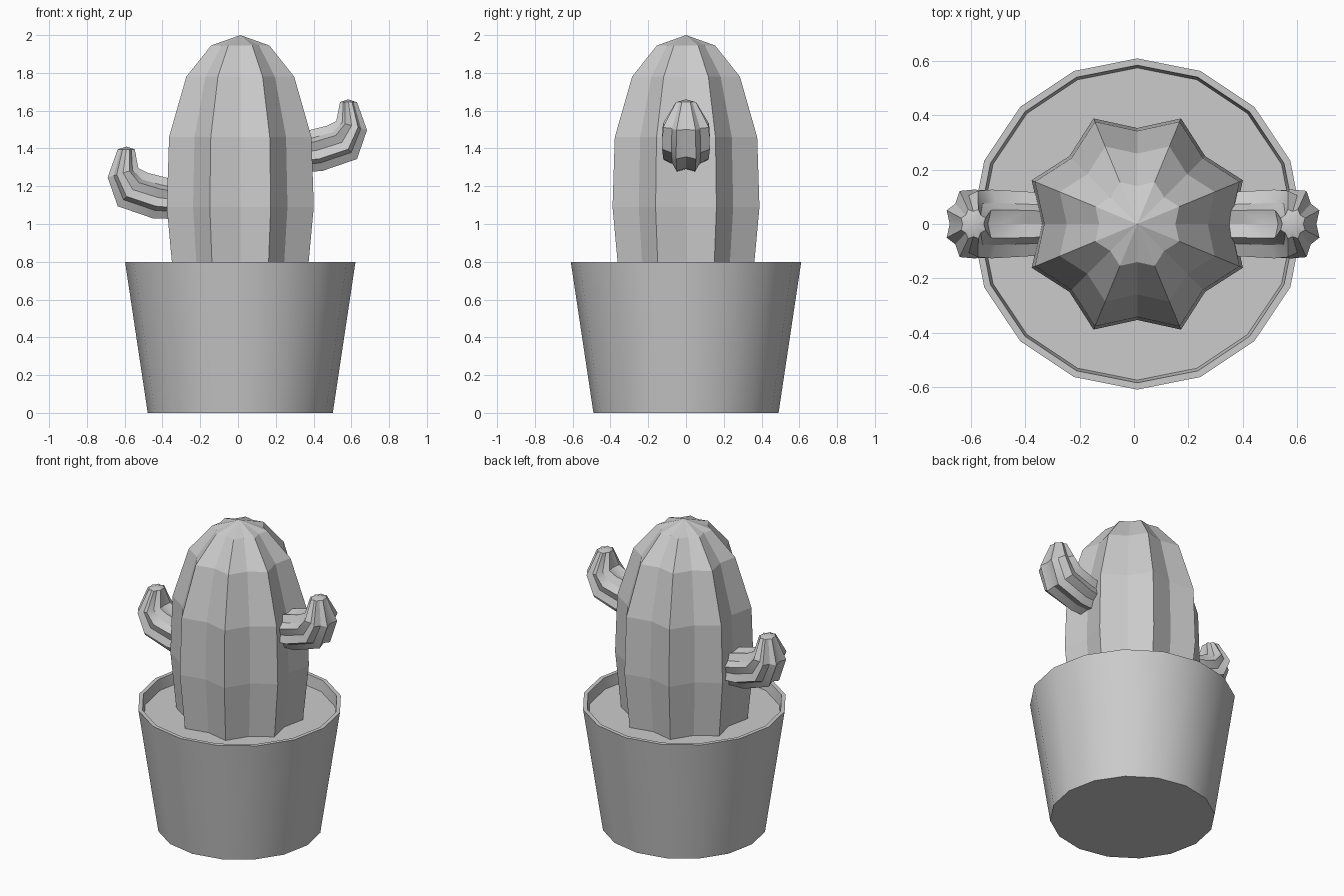
import bpy, bmesh
from math import sin, cos, pi
from mathutils import Vector

if "Cube" in bpy.data.objects:
    bpy.data.objects.remove(bpy.data.objects["Cube"])

CX = 0.012
C22 = cos(pi / 8)


def finish(bm, name, smooth):
    bmesh.ops.recalc_face_normals(bm, faces=bm.faces)
    me = bpy.data.meshes.new(name)
    bm.to_mesh(me)
    bm.free()
    ob = bpy.data.objects.new(name, me)
    bpy.context.collection.objects.link(ob)
    if smooth:
        bpy.ops.object.select_all(action='DESELECT')
        bpy.context.view_layer.objects.active = ob
        ob.select_set(True)
        bpy.ops.object.shade_smooth_by_angle(angle=pi / 6)
    return ob


def loft(name, loops, apex=None, smooth=False):
    """Skin closed loops of points; cap the start, and the end with a fan or face."""
    bm = bmesh.new()
    rings = [[bm.verts.new(p) for p in loop] for loop in loops]
    n = len(rings[0])
    for a, b in zip(rings, rings[1:]):
        for i in range(n):
            j = (i + 1) % n
            bm.faces.new((a[i], a[j], b[j], b[i]))
    bm.faces.new(rings[0])
    if apex:
        tip = bm.verts.new(apex)
        for i in range(n):
            bm.faces.new((rings[-1][i], rings[-1][(i + 1) % n], tip))
    else:
        bm.faces.new(rings[-1])
    return finish(bm, name, smooth)


def star(inner, outer, ry, valley=0.83):
    """Eight-ribbed section spanning two x,z points, with y radius ry."""
    p, q = Vector((inner[0], 0, inner[1])), Vector((outer[0], 0, outer[1]))
    c, u = (p + q) / 2, (q - p) / (2 * C22)
    pts = []
    for k in range(16):
        r = 1 if k % 2 else valley
        a = k * pi / 8
        pts.append(c + u * r * cos(a) + Vector((0, ry * r * sin(a), 0)))
    return pts


# Pot with thin rim and recessed soil
pot_profile = [(0.49, 0), (0.61, 0.80), (0.585, 0.80), (0.575, 0.73)]
loft("pot", [[(CX + r * cos(k * pi / 8), r * sin(k * pi / 8), z) for k in range(16)]
             for r, z in pot_profile], smooth=True)

# Ribbed trunk
trunk = [(0.384, 0.72), (0.421, 1.09), (0.408, 1.46), (0.309, 1.78), (0.167, 1.945)]
loft("cactus_trunk", [star((CX - r * C22, z), (CX + r * C22, z), r, 0.84)
                      for r, z in trunk], apex=(CX, 0, 2.0))

# Bent arms: inner point, outer point, y radius
arm = [((0.28, 1.47), (0.28, 1.275), 0.122),
       ((0.39, 1.50), (0.444, 1.28), 0.130),
       ((0.47, 1.52), (0.63, 1.344), 0.137),
       ((0.52, 1.545), (0.683, 1.497), 0.132),
       ((0.54, 1.645), (0.63, 1.645), 0.058)]
for name, s, dx, dz in (("right_arm", 1, 0, 0), ("left_arm", -1, -0.007, -0.25)):
    loops = [star((s * p[0] + dx, p[1] + dz), (s * q[0] + dx, q[1] + dz), ry, 0.8)
             for p, q, ry in arm]
    loft(name, loops, apex=(s * 0.583 + dx, 0, 1.66 + dz), smooth=True)
